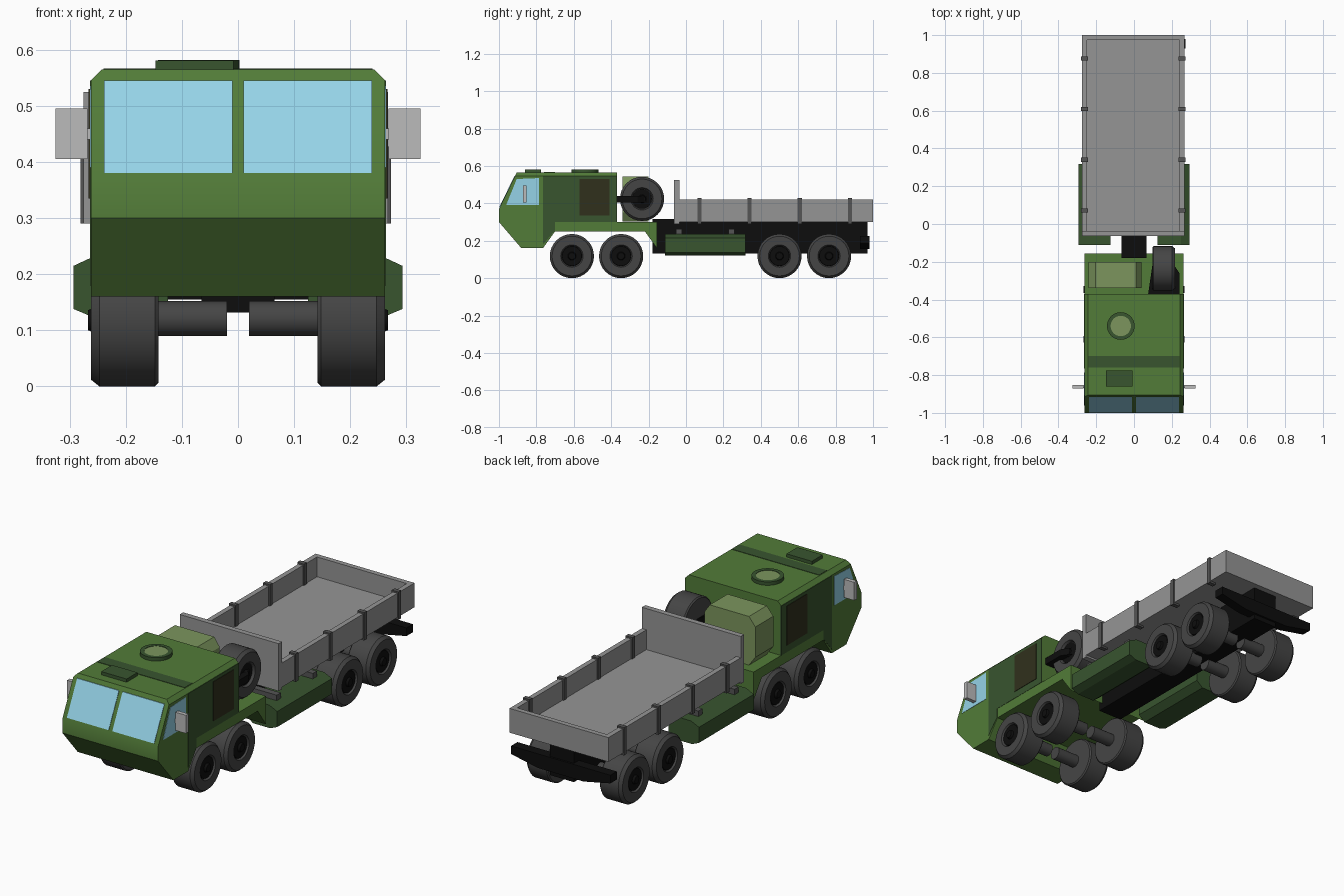
import bpy, bmesh, math
from mathutils import Vector

if "Cube" in bpy.data.objects:
    bpy.data.objects.remove(bpy.data.objects["Cube"])

COLORS = {
    "green": (0.085, 0.2, 0.04), "dark_green": (0.04, 0.09, 0.028),
    "olive": (0.2, 0.3, 0.11), "glass": (0.3, 0.65, 0.8),
    "dark_glass": (0.03, 0.03, 0.012), "rubber": (0.06, 0.06, 0.06),
    "black": (0.004, 0.004, 0.004), "bed_grey": (0.3, 0.3, 0.3),
    "post_grey": (0.09, 0.09, 0.09), "mirror_grey": (0.5, 0.5, 0.5)}
MATS = {}
for key, c in COLORS.items():
    MATS[key] = bpy.data.materials.new(key)
    MATS[key].diffuse_color = (*c, 1)


def finish(bm, name, color, smooth=False):
    bmesh.ops.recalc_face_normals(bm, faces=bm.faces)
    me = bpy.data.meshes.new(name)
    bm.to_mesh(me)
    bm.free()
    me.materials.append(MATS[color])
    ob = bpy.data.objects.new(name, me)
    bpy.context.collection.objects.link(ob)
    if smooth:
        bpy.ops.object.select_all(action='DESELECT')
        ob.select_set(True)
        bpy.context.view_layer.objects.active = ob
        bpy.ops.object.shade_smooth_by_angle(angle=math.radians(30))
    return ob


def prism_bm(pts, a, b, axis="x"):
    """Extrude a (y,z) profile along x, or an (x,z) profile along y."""
    bm = bmesh.new()
    place = (lambda p: (a, p[0], p[1])) if axis == "x" else (lambda p: (p[0], a, p[1]))
    face = bm.faces.new([bm.verts.new(place(p)) for p in pts])
    ext = bmesh.ops.extrude_face_region(bm, geom=[face])
    step = Vector((b - a, 0, 0)) if axis == "x" else Vector((0, b - a, 0))
    bmesh.ops.translate(bm, vec=step,
                        verts=[v for v in ext["geom"] if isinstance(v, bmesh.types.BMVert)])
    return bm


def prism(name, pts, a, b, color, axis="x"):
    return finish(prism_bm(pts, a, b, axis), name, color)


def box(name, x0, x1, y0, y1, z0, z1, color):
    return prism(name, [(y0, z0), (y1, z0), (y1, z1), (y0, z1)], x0, x1, color)


def lathe(name, profile, center, color, axis="x", flip=1, n=32):
    """Spin an (along axis, radius) profile round the x or z axis."""
    bm = bmesh.new()
    c = Vector(center)
    vs = []
    for t, r in profile:
        off = Vector((flip * t, 0, r)) if axis == "x" else Vector((r, 0, t))
        vs.append(bm.verts.new(c + off))
    edges = [bm.edges.new(p) for p in zip(vs, vs[1:])]
    bmesh.ops.spin(bm, geom=vs + edges, cent=c, steps=n, angle=math.tau,
                   axis=(1, 0, 0) if axis == "x" else (0, 0, 1))
    bmesh.ops.remove_doubles(bm, verts=bm.verts, dist=1e-5)
    return finish(bm, name, color, True)


# Cab with wheel arch and rear platform in one profile, roof sides chamfered
W = 0.262
cab = prism_bm([(-0.88, 0.16), (-1, 0.30), (-1, 0.37), (-0.905, 0.565), (-0.37, 0.565),
                (-0.37, 0.30), (-0.155, 0.30), (-0.155, 0.16), (-0.22, 0.25),
                (-0.70, 0.25), (-0.765, 0.16)], -W, W)
roof = [e for e in cab.edges if all(v.co.z > 0.56 for v in e.verts)
        and abs(e.verts[0].co.x - e.verts[1].co.x) < 0.01]
bmesh.ops.bevel(cab, geom=roof, offset=0.019, segments=1, affect='EDGES')
finish(cab, "cab", "green", True)


# Windscreen panes lie on the sloped front
def slope(z):
    return -1 + (z - 0.37) * 0.487


pane = [(slope(0.38) - 0.003, 0.38), (slope(0.545) - 0.003, 0.545),
        (slope(0.545) + 0.01, 0.545), (slope(0.38) + 0.01, 0.38)]
for side, s in (("left", -1), ("right", 1)):
    prism("windscreen_" + side, pane, s * 0.01, s * 0.239, "glass")
    prism("side_window_" + side, [(-0.962, 0.39), (-0.905, 0.53), (-0.785, 0.535),
                                  (-0.785, 0.39)], s * 0.255, s * 0.2635, "glass")
    prism("door_" + side, [(-0.765, 0.545), (-0.37, 0.545), (-0.37, 0.30), (-0.70, 0.30),
                           (-0.70, 0.255), (-0.765, 0.18)], s * 0.255, s * 0.2635, "dark_green")
    box("rear_window_" + side, s * 0.255, s * 0.266, -0.57, -0.41, 0.335, 0.53, "dark_glass")
    box("mirror_" + side, s * 0.268, s * 0.325, -0.872, -0.852, 0.405, 0.495, "mirror_grey")
    box("mirror_arm_" + side, s * 0.25, s * 0.27, -0.868, -0.856, 0.44, 0.46, "mirror_grey")
box("roof_stripe", -0.24, 0.24, -0.76, -0.70, 0.56, 0.567, "dark_green")
box("roof_vent", -0.147, -0.008, -0.86, -0.775, 0.56, 0.581, "dark_green")
lathe("hatch_ring", [(0, 0.073), (0.02, 0.073), (0.02, 0.054), (0, 0.054)],
      (-0.07, -0.54, 0.562), "dark_green", "z")
lathe("hatch_lid", [(0, 0.054), (0.018, 0.054), (0.018, 0)], (-0.07, -0.54, 0.562), "olive", "z")

# Olive housing behind the cab
prism("rear_housing", [(-0.205, 0.302), (0.01, 0.302), (0.04, 0.35), (0.04, 0.50), (0.01, 0.543),
                       (-0.205, 0.543), (-0.24, 0.50), (-0.24, 0.35)], -0.34, -0.20,
      "olive", "y")

# Chassis and rear bumper
box("chassis", -0.065, 0.065, -0.18, 0.97, 0.132, 0.315, "black")
prism("rear_bumper", [(-0.125, 0.155), (0.125, 0.155), (0.272, 0.185), (0.272, 0.225),
                      (-0.272, 0.225), (-0.272, 0.185)], 0.93, 0.98, "black", "y")

# Wheels and axles
TYRE = [(0, 0), (0, 0.112), (0.006, 0.118), (0.105, 0.118), (0.12, 0.106), (0.12, 0.06),
        (0.108, 0.054), (0.108, 0)]
HUB = [(0.10, 0.056), (0.114, 0.052), (0.114, 0.022), (0.125, 0.018), (0.125, 0)]
for i, y in enumerate((-0.61, -0.347, 0.50, 0.765), 1):
    for side, s in (("left", -1), ("right", 1)):
        at = (s * 0.142, y, 0.118)
        lathe(f"tyre_{side}_{i}", TYRE, at, "rubber", flip=s)
        lathe(f"hub_{side}_{i}", HUB, at, "black", flip=s)
        lathe(f"axle_{side}_{i}", [(0, 0), (0, 0.031), (0.125, 0.031), (0.125, 0)],
              (s * 0.02, y, 0.121), "rubber", flip=s, n=20)

# Spare wheel and its carrier
lathe("spare_tyre", TYRE, (0.097, -0.235, 0.424), "rubber")
lathe("spare_hub", HUB, (0.092, -0.235, 0.424), "black")
carrier = [(0.075, -0.37), (0.24, -0.37), (0.24, -0.26), (0.20, -0.20), (0.10, -0.20)]
bm = bmesh.new()
f = bm.faces.new([bm.verts.new((x, y, 0.405)) for x, y in carrier])
ext = bmesh.ops.extrude_face_region(bm, geom=[f])["geom"]
bmesh.ops.translate(bm, vec=(0, 0, 0.035),
                    verts=[v for v in ext if isinstance(v, bmesh.types.BMVert)])
finish(bm, "spare_carrier", "black")

# Side tanks
for side, s in (("left", -1), ("right", 1)):
    prism("side_tank_" + side, [(s * x, z) for x, z in
                                ((0.125, 0.15), (0.125, 0.235), (0.25, 0.235), (0.293, 0.215),
                                 (0.293, 0.138), (0.255, 0.122), (0.16, 0.122))],
          -0.112, 0.317, "dark_green", "y")

# Cargo bed
L, R = -0.275, 0.267
box("bed_floor", L, R, -0.06, 1, 0.30, 0.322, "bed_grey")
box("bed_wall_left", L, L + 0.025, -0.06, 1, 0.30, 0.42, "bed_grey")
box("bed_wall_right", R - 0.025, R, -0.06, 1, 0.30, 0.42, "bed_grey")
box("tailgate", L, R, 0.975, 1, 0.30, 0.42, "bed_grey")
box("headboard", L, R, -0.063, -0.036, 0.29, 0.525, "bed_grey")
for i, y in enumerate((0.072, 0.34, 0.608, 0.876), 1):
    box(f"post_left_{i}", L - 0.006, L + 0.031, y - 0.011, y + 0.011, 0.29, 0.428, "post_grey")
    box(f"post_right_{i}", R - 0.031, R + 0.006, y - 0.011, y + 0.011, 0.29, 0.428, "post_grey")
for i, y in enumerate((-0.038, 0.244), 1):
    for side, s in (("left", -1), ("right", 1)):
        box(f"tank_strap_{side}_{i}", s * 0.06, s * 0.25, y - 0.016, y + 0.016, 0.23, 0.262,
            "post_grey")

for m in bpy.data.materials:
    if m.users and not m.is_grease_pencil:
        m.use_nodes = True
        m.node_tree.nodes["Principled BSDF"].inputs["Base Color"].default_value = m.diffuse_color
